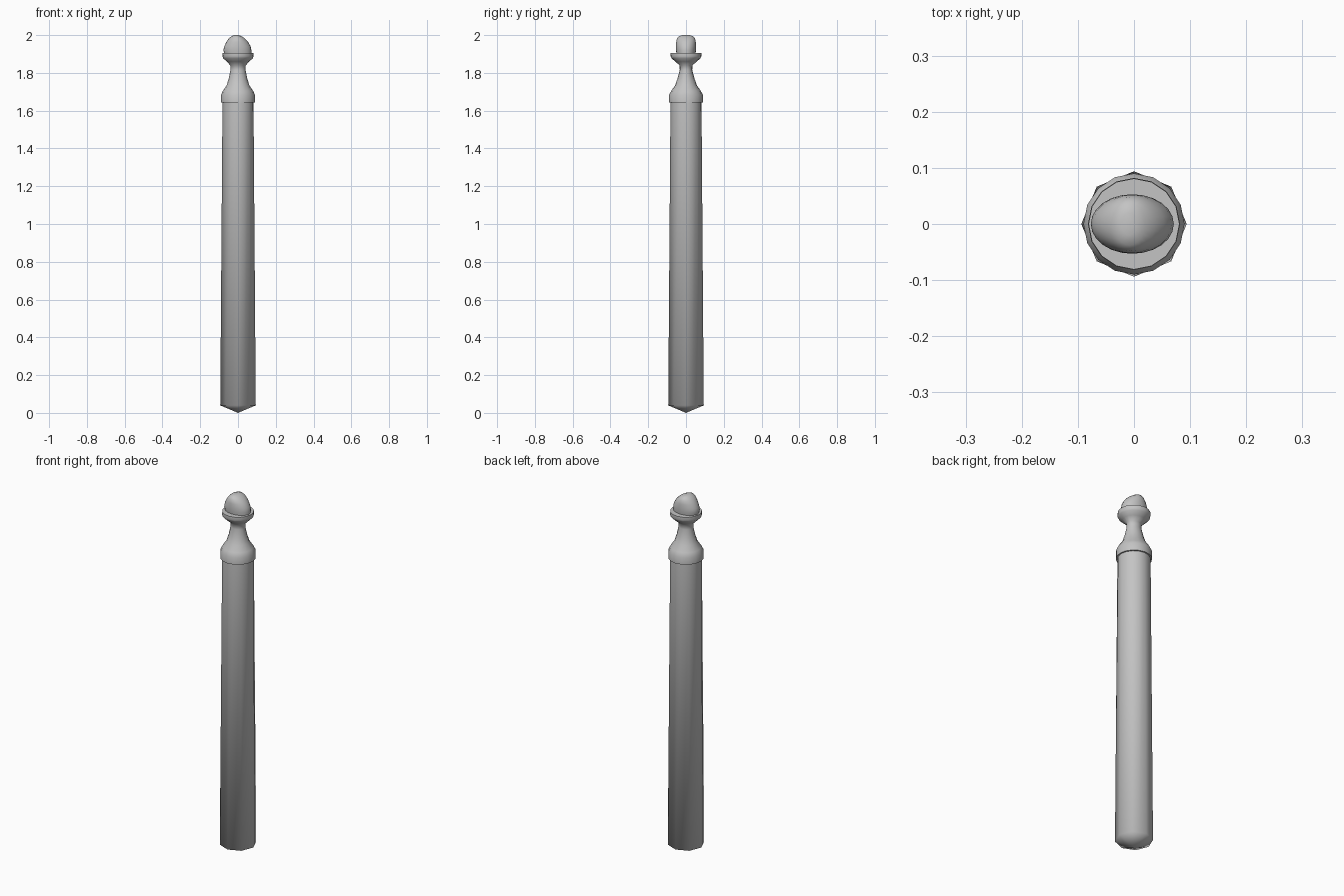
import bpy, bmesh, math

if "Cube" in bpy.data.objects:
    bpy.data.objects.remove(bpy.data.objects["Cube"])

grey = bpy.data.materials.new("iron grey")
grey.diffuse_color = (0.55, 0.55, 0.55, 1)
grey.use_nodes = True
grey.node_tree.nodes["Principled BSDF"].inputs["Base Color"].default_value = grey.diffuse_color


def loft(name, rings, sides, smooth_angle, tip=None):
    """Skin stacked rings of (rx, ry, z, x offset, octagon amount)."""
    bm = bmesh.new()
    rows = []
    for rx, ry, z, cx, octagon in rings:
        row = []
        for i in range(sides):
            a = 2 * math.pi * i / sides
            # pull every other point in to turn the circle into an octagon
            k = 1 - octagon * (1 - math.cos(math.pi / 8)) * (i % 2)
            row.append(bm.verts.new((cx + rx * k * math.cos(a), ry * k * math.sin(a), z)))
        rows.append(row)
    for low, high in zip(rows, rows[1:]):
        for i in range(sides):
            j = (i + 1) % sides
            bm.faces.new((low[i], low[j], high[j], high[i]))
    bm.faces.new(rows[-1])
    if tip is None:
        bm.faces.new(rows[0][::-1])
    else:
        point = bm.verts.new((0, 0, tip))
        for i in range(sides):
            bm.faces.new((point, rows[0][(i + 1) % sides], rows[0][i]))
    bmesh.ops.recalc_face_normals(bm, faces=bm.faces)
    mesh = bpy.data.meshes.new(name)
    bm.to_mesh(mesh)
    bm.free()
    mesh.materials.append(grey)
    obj = bpy.data.objects.new(name, mesh)
    bpy.context.collection.objects.link(obj)
    bpy.ops.object.select_all(action='DESELECT')
    obj.select_set(True)
    bpy.context.view_layer.objects.active = obj
    bpy.ops.object.shade_smooth_by_angle(angle=math.radians(smooth_angle))
    return obj


# Tapered shaft: octagonal foot with a shallow point, rounder at the top
loft("shaft", [(0.094, 0.094, 0.04, 0, 1), (0.082, 0.082, 1.65, 0, 0)], 16, 80, tip=0.0)

# Collar, waisted neck and flared rim
neck = [(0.090, 0.090, 1.643), (0.090, 0.090, 1.683), (0.080, 0.078, 1.705),
        (0.060, 0.057, 1.735), (0.049, 0.045, 1.77), (0.040, 0.033, 1.815),
        (0.041, 0.034, 1.84), (0.060, 0.057, 1.86), (0.079, 0.077, 1.878),
        (0.082, 0.082, 1.888), (0.081, 0.081, 1.905)]
loft("collar_and_neck", [(rx, ry, z, 0, 0) for rx, ry, z in neck], 16, 50)

# Finial knob: a wide dome flattened front and back
knob = [(0.070, 0.049, 1.895, 0.0), (0.074, 0.053, 1.92, -0.003),
        (0.070, 0.053, 1.94, -0.003), (0.058, 0.052, 1.963, -0.004),
        (0.043, 0.048, 1.982, -0.006), (0.027, 0.038, 1.994, -0.008),
        (0.013, 0.020, 2.0, -0.009)]
loft("finial", [r + (0,) for r in knob], 24, 60)
